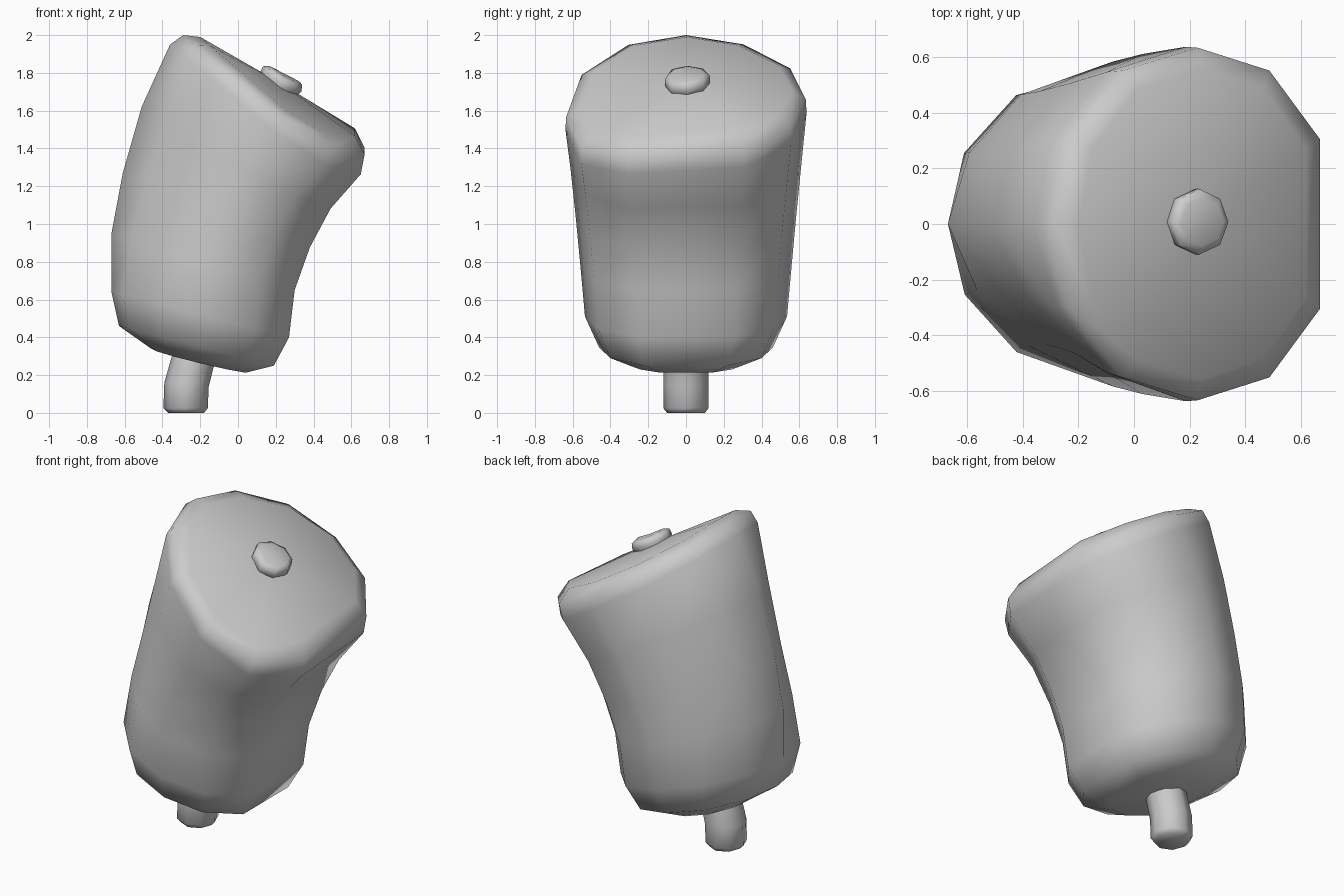
import bpy, bmesh, math
from mathutils import Vector

if "Cube" in bpy.data.objects:
    bpy.data.objects.remove(bpy.data.objects["Cube"])


def loft(name, section, rings, shift_y=0):
    """Skin tilted rings: (left x, left z, right x, right z, half depth,
    front sag, side dip, inward pull of the left flanks)."""
    bm = bmesh.new()
    loops, mids = [], []
    for lx, lz, rx, rz, depth, sag, dip, pull in rings:
        mid = Vector(((lx + rx) / 2, shift_y, (lz + rz) / 2))
        half = Vector(((rx - lx) / 2, 0, (rz - lz) / 2))
        mids.append(mid)
        loop = []
        for u, v in section:
            drop = dip * abs(v) + sag * max(0, -v) ** 2 * (1 + u)
            k = 1
            if -.95 < u < -.2:
                k = 1 - pull * (1 if v < 0 else .4)
            loop.append(bm.verts.new(mid + half * u * k + Vector((0, v * k * depth, -drop))))
        loops.append(loop)
    n = len(section)
    for a, b in zip(loops, loops[1:]):
        for i in range(n):
            j = (i + 1) % n
            bm.faces.new((a[i], a[j], b[j], b[i]))
    # Fan caps with a centre point
    for loop, mid in ((loops[0], mids[0]), (loops[-1], mids[-1])):
        centre = bm.verts.new(mid)
        for i in range(n):
            bm.faces.new((centre, loop[i], loop[(i + 1) % n]))
    bmesh.ops.recalc_face_normals(bm, faces=bm.faces[:])
    mesh = bpy.data.meshes.new(name)
    bm.to_mesh(mesh)
    bm.free()
    for p in mesh.polygons:
        p.use_smooth = True
    obj = bpy.data.objects.new(name, mesh)
    bpy.context.collection.objects.link(obj)
    return obj


# Body cross-section: eleven sides, flattened towards +x
half = [(1, .48), (.62, .87), (.08, 1), (-.48, .87), (-.88, .48)]
section = half + [(-1, 0)] + [(u, -v) for u, v in reversed(half)]

# Leaning bulb body, bottom to top, front rim sagging
loft("body", section, [
    (-.46, .34, .04, .22, .28, 0, .015, 0),
    (-.63, .46, .19, .25, .46, 0, 0, 0),
    (-.67, .64, .27, .40, .535, 0, 0, .01),
    (-.67, .95, .30, .65, .56, 0, 0, .11),
    (-.61, 1.27, .38, .88, .585, .01, 0, .15),
    (-.51, 1.62, .49, 1.10, .612, .03, .01, .13),
    (-.36, 1.95, .65, 1.31, .638, .08, .02, .03),
    (-.29, 2.00, .67, 1.42, .635, .085, .03, 0),
    (-.20, 1.99, .62, 1.52, .56, .09, .03, 0),
])

octagon = [(math.cos(k * math.pi / 4), math.sin(k * math.pi / 4)) for k in range(8)]

# Bent stem below the body
loft("bottom_stem", octagon, [
    (-.37, 0, -.18, 0, .10, 0, 0, 0),
    (-.395, .025, -.16, .025, .12, 0, 0, 0),
    (-.39, .16, -.155, .14, .12, 0, 0, 0),
    (-.35, .30, -.13, .24, .118, 0, 0, 0),
    (-.31, .42, -.09, .34, .11, 0, 0, 0),
])

# Small button on the slanted top
loft("top_button", octagon, [
    (.10, 1.77, .29, 1.66, .11, .015, 0, 0),
    (.125, 1.82, .335, 1.70, .12, .015, 0, 0),
    (.135, 1.837, .34, 1.735, .117, .015, 0, 0),
    (.17, 1.835, .325, 1.755, .085, .015, 0, 0),
], .008)
